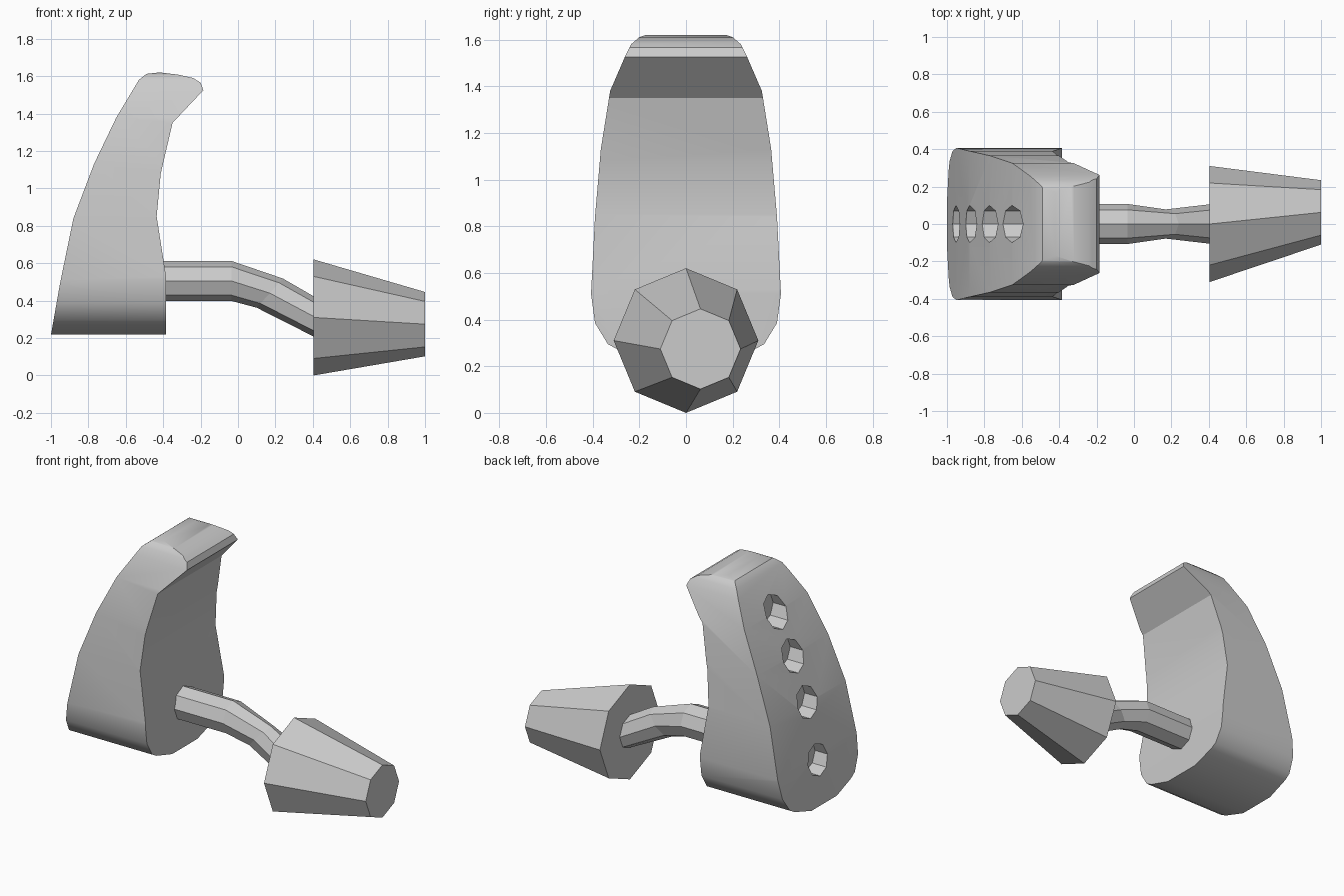
import bpy, bmesh, math

if "Cube" in bpy.data.objects:
    bpy.data.objects.remove(bpy.data.objects["Cube"])


def loft(name, rings):
    """Capped solid through equal-length rings of 3D points."""
    bm = bmesh.new()
    vs = [[bm.verts.new(p) for p in r] for r in rings]
    n = len(rings[0])
    for a, b in zip(vs, vs[1:]):
        for i in range(n):
            j = (i + 1) % n
            bm.faces.new((a[i], a[j], b[j], b[i]))
    bm.faces.new(vs[0][::-1])
    bm.faces.new(vs[-1])
    bmesh.ops.recalc_face_normals(bm, faces=bm.faces)
    me = bpy.data.meshes.new(name)
    bm.to_mesh(me)
    bm.free()
    ob = bpy.data.objects.new(name, me)
    bpy.context.collection.objects.link(ob)
    return ob


def octagon(x, y, z, r, shear=0):
    angles = [k * math.pi / 4 for k in range(8)]
    return [(x + shear * math.sin(a), y + r * math.cos(a), z + r * math.sin(a))
            for a in angles]


def boolean(ob, cutter, op):
    m = ob.modifiers.new("cut", 'BOOLEAN')
    m.operation, m.solver, m.object = op, 'EXACT', cutter
    bpy.context.view_layer.objects.active = ob
    bpy.ops.object.modifier_apply(modifier=m.name)
    bpy.data.objects.remove(cutter)


# Curved guard: side profile intersected with the front outline
side = [(-1.003, .20), (-.95, .50), (-.88, .84), (-.77, 1.13), (-.65, 1.38),
        (-.53, 1.58), (-.49, 1.612), (-.42, 1.62), (-.32, 1.608), (-.24, 1.59),
        (-.20, 1.565), (-.185, 1.525), (-.35, 1.35), (-.413, 1.08),
        (-.435, .85), (-.385, .53), (-.385, .20)]
guard = loft("guard", [[(x, y, z) for x, z in side] for y in (-.6, .6)])

half = [(.13, .22), (.29, .27), (.335, .295), (.39, .385), (.407, .51), (.39, .84),
        (.365, 1.13), (.325, 1.38), (.26, 1.53), (.235, 1.58), (.20, 1.61),
        (.155, 1.625)]
outline = half + [(-y, z) for y, z in reversed(half)]
boolean(guard, loft("outline_cutter", [[(x, y, z) for y, z in outline]
                                       for x in (-1.3, .3)]), 'INTERSECT')

# Row of octagonal pockets in the back
for x, z in [(-.953, .49), (-.877, .845), (-.773, 1.12), (-.65, 1.375)]:
    boolean(guard, loft("pocket_cutter", [octagon(x - .3, 0, z, .1),
                                          octagon(x + .09, 0, z, .1)]), 'DIFFERENCE')
bpy.ops.object.select_all(action='DESELECT')
guard.select_set(True)
bpy.context.view_layer.objects.active = guard
bpy.ops.object.shade_smooth_by_angle(angle=math.radians(30))

# Bent connecting stem
loft("stem", [octagon(-.45, 0, .505, .107), octagon(-.035, 0, .505, .107),
              octagon(.17, 0, .44, .078, .07), octagon(.42, 0, .307, .107)])

# Tapered plug, tip shifted sideways
loft("plug", [octagon(.405, 0, .31, .31), octagon(1.0, .062, .274, .172)])
